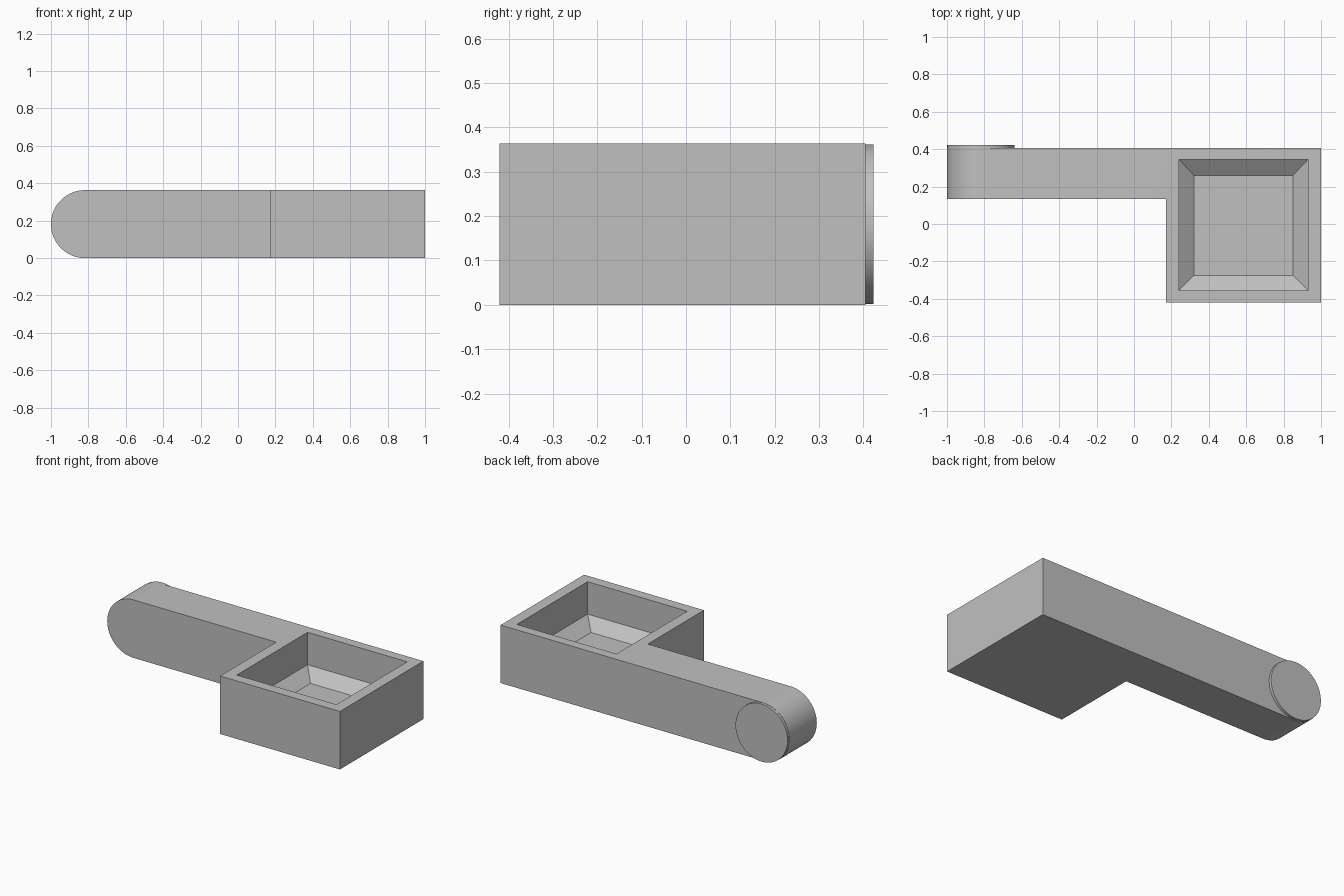
import bpy, math
from mathutils import Matrix

if "Cube" in bpy.data.objects:
    bpy.data.objects.remove(bpy.data.objects["Cube"])

H = 0.363            # overall height
R = H / 2            # rounded end radius
CX, CZ = -1 + R, R   # centre of the rounded end


def make_object(name, verts, faces):
    mesh = bpy.data.meshes.new(name)
    mesh.from_pydata(verts, [], faces)
    obj = bpy.data.objects.new(name, mesh)
    bpy.context.collection.objects.link(obj)
    return obj


def loft(name, rings):
    """Closed solid through rings of equal point count."""
    n = len(rings[0])
    verts = [p for ring in rings for p in ring]
    faces = [tuple(reversed(range(n))), tuple(range(len(verts) - n, len(verts)))]
    for k in range(len(rings) - 1):
        for i in range(n):
            j = (i + 1) % n
            faces.append((k * n + i, k * n + j, (k + 1) * n + j, (k + 1) * n + i))
    return make_object(name, verts, faces)


def cylinder_y(name, x, z, r, y0, y1, sides):
    """Cylinder along y."""
    ring = [(x + r * math.sin(2 * math.pi * i / sides),
             z + r * math.cos(2 * math.pi * i / sides)) for i in range(sides)]
    return loft(name, [[(a, y, b) for a, b in ring] for y in (y1, y0)])


def boolean(target, tool, operation):
    mod = target.modifiers.new(operation, 'BOOLEAN')
    mod.operation, mod.solver, mod.object = operation, 'EXACT', tool
    bpy.context.view_layer.objects.active = target
    bpy.ops.object.modifier_apply(modifier=mod.name)
    bpy.data.objects.remove(tool, do_unlink=True)


# L-shaped body: long arm plus square tray block
plan = [(-1, 0.135), (0.17, 0.135), (0.17, -0.42), (1, -0.42), (1, 0.405), (-1, 0.405)]
body = loft("arm_with_tray", [[(x, y, z) for x, y in plan] for z in (0, H)])

# Round off the free end of the arm
N = 48
outline = [(CX - R * math.sin(math.pi * i / N), CZ - R * math.cos(math.pi * i / N))
           for i in range(N + 1)]
outline += [(CX, H + 0.1), (-1.2, H + 0.1), (-1.2, -0.1), (CX, -0.1)]
boolean(body, loft("end_cutter", [[(x, y, z) for x, z in outline] for y in (0.6, 0.0)]),
        'DIFFERENCE')

# Raised round boss on the back of the arm
boolean(body, cylinder_y("boss", CX, CZ, 0.18, 0.3, 0.422, 96), 'UNION')

# Tray pocket: upright walls, then sloping down to a smaller floor
levels = [(0.32, 0.85, -0.275, 0.26, 0.097),
          (0.24, 0.93, -0.355, 0.345, 0.16),
          (0.24, 0.93, -0.355, 0.345, H + 0.1)]
boolean(body, loft("pocket_cutter", [[(a, c, z), (b, c, z), (b, d, z), (a, d, z)]
                                     for a, b, c, d, z in levels]), 'DIFFERENCE')

# Three counterbored through holes, alternating with three blind holes in the boss
for i in range(6):
    ang = math.radians(90 + 60 * i)
    x, z = CX + 0.133 * math.cos(ang), CZ + 0.133 * math.sin(ang)
    if i % 2 == 0:
        boolean(body, cylinder_y("through_hole", x, z, 0.014, 0.0, 0.6, 24), 'DIFFERENCE')
        boolean(body, cylinder_y("counterbore", x, z, 0.024, 0.0, 0.28, 24), 'DIFFERENCE')
    else:
        boolean(body, cylinder_y("blind_hole", x, z, 0.02, 0.3, 0.6, 24), 'DIFFERENCE')

# Single grey finish
grey = bpy.data.materials.new("grey")
grey.diffuse_color = (0.53, 0.53, 0.53, 1)
grey.use_nodes = True
grey.node_tree.nodes["Principled BSDF"].inputs["Base Color"].default_value = grey.diffuse_color
body.data.materials.clear()
body.data.materials.append(grey)
for poly in body.data.polygons:
    poly.material_index = 0

bpy.ops.object.select_all(action='DESELECT')
body.select_set(True)
bpy.context.view_layer.objects.active = body
bpy.ops.object.shade_smooth_by_angle(angle=math.radians(30))
